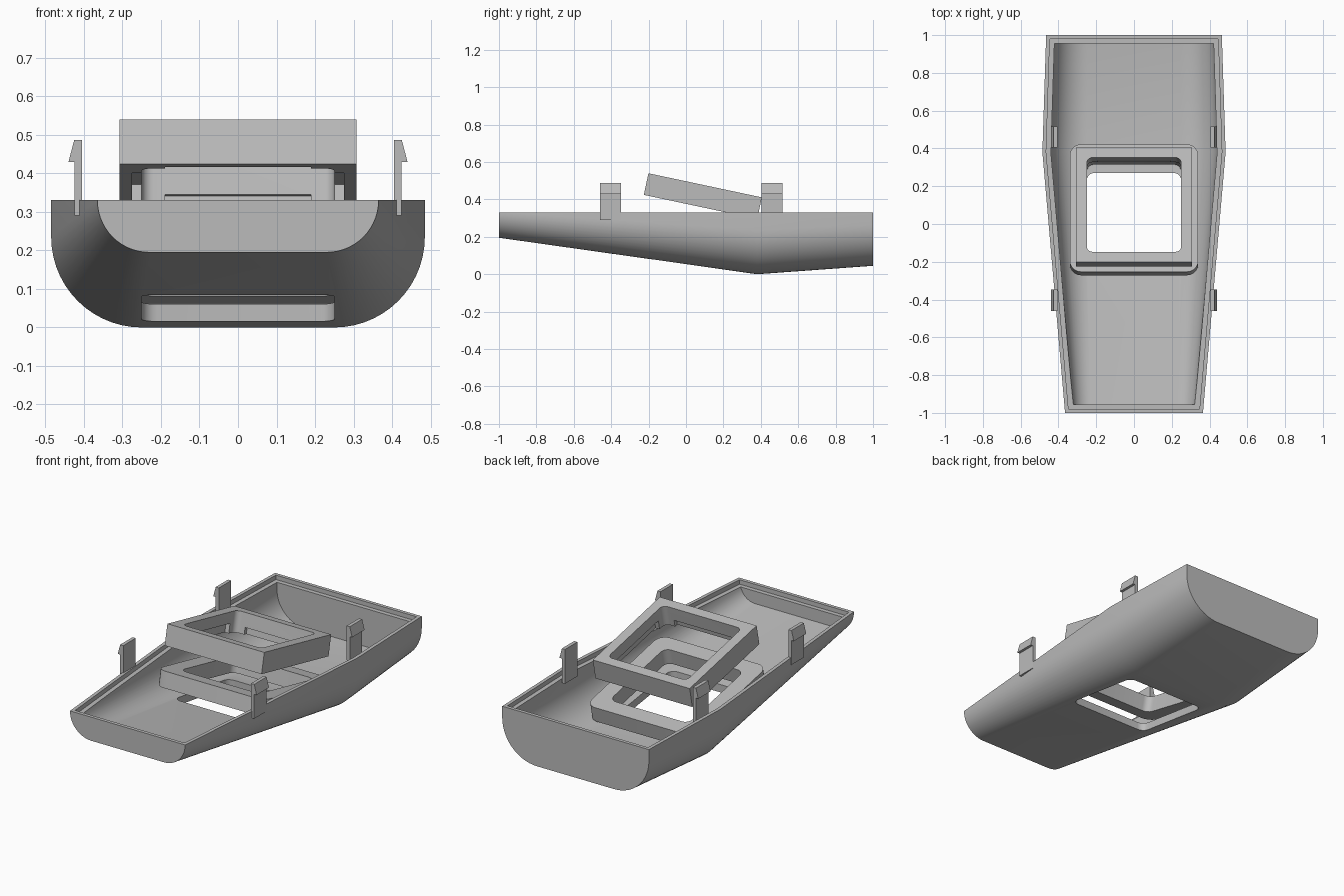
import bpy, bmesh, math
from mathutils import Matrix

if "Cube" in bpy.data.objects:
    bpy.data.objects.remove(bpy.data.objects["Cube"])

grey = bpy.data.materials.new("plain grey")
grey.use_nodes = True
COLOR = (0.5, 0.5, 0.5, 1)
grey.diffuse_color = COLOR
grey.node_tree.nodes["Principled BSDF"].inputs["Base Color"].default_value = COLOR

RIM = 0.33      # height of the shell's open edge
WALL = 0.045    # shell thickness
TILT = math.radians(-12)


def loft(name, rings):
    """Closed solid through rings that have equal point counts."""
    bm = bmesh.new()
    loops = [[bm.verts.new(p) for p in ring] for ring in rings]
    for a, b in zip(loops, loops[1:]):
        for i in range(len(a)):
            j = (i + 1) % len(a)
            bm.faces.new((a[i], a[j], b[j], b[i]))
    bm.faces.new(loops[0])
    bm.faces.new(loops[-1])
    bmesh.ops.recalc_face_normals(bm, faces=bm.faces)
    mesh = bpy.data.meshes.new(name)
    bm.to_mesh(mesh)
    bm.free()
    mesh.materials.append(grey)
    obj = bpy.data.objects.new(name, mesh)
    bpy.context.collection.objects.link(obj)
    return obj


def rounded_block(name, half_x, half_y, z0, z1, radius, centre_y=0.0, steps=6):
    outline = []
    for k, (sx, sy) in enumerate(((1, 1), (-1, 1), (-1, -1), (1, -1))):
        for i in range(steps + 1):
            a = math.pi / 2 * (k + i / steps)
            outline.append((sx * (half_x - radius) + radius * math.cos(a),
                            centre_y + sy * (half_y - radius) + radius * math.sin(a)))
    return loft(name, [[(x, y, z) for x, y in outline] for z in (z0, z1)])


def block(name, half_x, half_y, z0, z1):
    return loft(name, [[(-half_x, -half_y, z), (half_x, -half_y, z),
                        (half_x, half_y, z), (-half_x, half_y, z)] for z in (z0, z1)])


def cut(target, cutter):
    mod = target.modifiers.new("cut", "BOOLEAN")
    mod.operation = "DIFFERENCE"
    mod.solver = "EXACT"
    mod.object = cutter
    bpy.context.view_layer.objects.active = target
    bpy.ops.object.modifier_apply(modifier=mod.name)
    bpy.data.objects.remove(cutter)


def smooth(obj):
    bpy.ops.object.select_all(action="DESELECT")
    obj.select_set(True)
    bpy.context.view_layer.objects.active = obj
    bpy.ops.object.shade_smooth_by_angle(angle=math.radians(25))


# Shell stations: y, half width, underside height, corner radius
STATIONS = ((-1, 0.365, 0.195, 0.135), (0.38, 0.485, 0, 0.235), (1, 0.465, 0.045, 0.22))


def station(y):
    for a, b in zip(STATIONS, STATIONS[1:]):
        if y <= b[0]:
            f = (y - a[0]) / (b[0] - a[0])
            return [p + (q - p) * f for p, q in zip(a, b)][1:]


def shell_ring(y, inset, top, steps=14):
    half, low, radius = station(y)
    right = [(half - inset, top)]
    for i in range(steps + 1):
        a = math.pi / 2 * i / steps
        r = radius - inset
        right.append((half - radius + r * math.cos(a), low + radius - r * math.sin(a) - 1e-4 * (i == 0)))
    return [(x, y, z) for x, z in right] + [(-x, y, z) for x, z in reversed(right)]


def ledge_ring(y, inset):
    half = station(y)[0] - inset
    return [(s * half, y, z) for s, z in ((1, 0.5), (1, RIM - 0.025), (-1, RIM - 0.025), (-1, 0.5))]


# Hollow shell with stepped rim and window opening
shell = loft("shell", [shell_ring(y, 0, RIM + 2e-4) for y in (-1, 0.38, 1)])
ends = (-1 + WALL, 0.38, 1 - WALL)
cut(shell, loft("cavity", [shell_ring(y, WALL, 0.5) for y in ends]))
cut(shell, loft("ledge", [ledge_ring(y, 0.02) for y in (-0.98, 0.38, 0.98)]))
cut(shell, rounded_block("window_cut", 0.25, 0.245, -0.1, 0.18, 0.04, 0.025))
smooth(shell)

# Rounded collar above the window
collar = rounded_block("window_collar", 0.34, 0.345, -0.045, 0.045, 0.06)
cut(collar, rounded_block("collar_hole", 0.25, 0.255, -0.1, 0.1, 0.04))
collar.matrix_world = Matrix.Translation((0, 0.075, 0.178)) @ Matrix.Rotation(TILT, 4, "X")
smooth(collar)

# Square frame floating above, with recesses in its lower inner walls
frame = block("upper_frame", 0.307, 0.31, -0.059, 0.059)
cut(frame, rounded_block("frame_hole", 0.25, 0.255, -0.1, 0.1, 0.03))
cut(frame, block("side_recess", 0.275, 0.2, -0.1, -0.005))
cut(frame, block("end_recess", 0.19, 0.275, -0.1, -0.02))
frame.matrix_world = Matrix.Translation((0, 0.09, 0.4175)) @ Matrix.Rotation(TILT, 4, "X")
smooth(frame)

# Snap clips with outward hooks
HOOK = ((0.405, 0.29), (0.425, 0.29), (0.425, 0.43), (0.44, 0.43), (0.425, 0.487), (0.405, 0.487))
for place, y0 in (("front", -0.46), ("rear", 0.405)):
    for side, s in (("left", 1), ("right", -1)):
        loft(f"{place}_{side}_clip", [[(s * x, y, z) for x, z in HOOK] for y in (y0, y0 + 0.112)])
